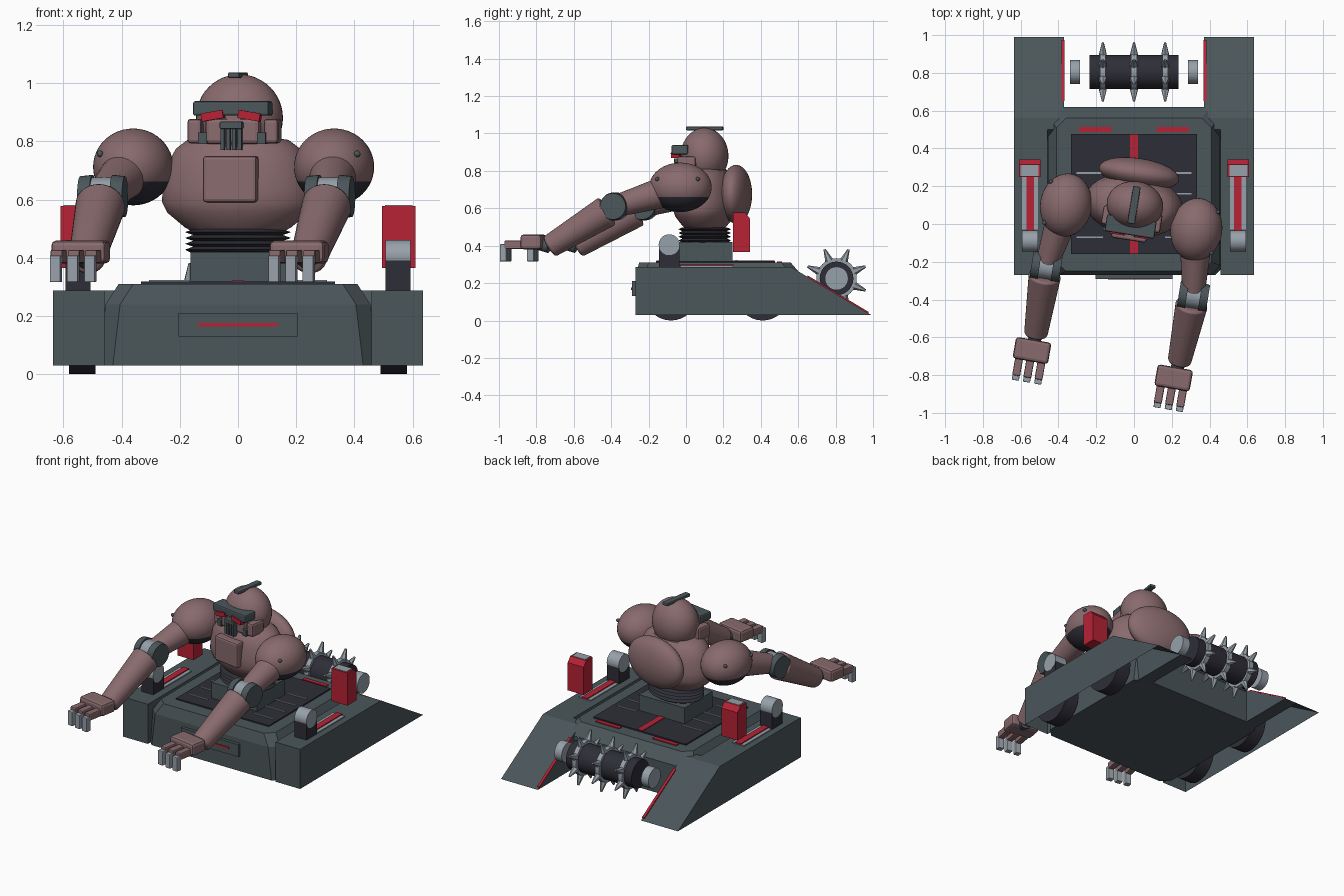
import bpy, bmesh, math
from mathutils import Matrix, Vector

if "Cube" in bpy.data.objects:
    bpy.data.objects.remove(bpy.data.objects["Cube"])

V = Vector


def material(name, rgb):
    m = bpy.data.materials.new(name)
    m.diffuse_color = (*rgb, 1)
    m.use_nodes = True
    m.node_tree.nodes["Principled BSDF"].inputs["Base Color"].default_value = m.diffuse_color
    return m


ROSE = material("dusty_rose", (0.25, 0.145, 0.155))
SLATE = material("dark_slate", (0.07, 0.093, 0.102))
NAVY = material("near_black", (0.027, 0.027, 0.038))
RED = material("red", (0.47, 0.016, 0.036))
GRAY = material("steel_gray", (0.31, 0.355, 0.40))


def finish(name, bm, mat, M=Matrix(), smooth=False, bevel=0):
    bmesh.ops.recalc_face_normals(bm, faces=bm.faces)
    me = bpy.data.meshes.new(name)
    bm.to_mesh(me)
    bm.free()
    me.materials.append(mat)
    ob = bpy.data.objects.new(name, me)
    bpy.context.collection.objects.link(ob)
    ob.matrix_world = M
    if bevel:
        b = ob.modifiers.new("bevel", 'BEVEL')
        b.width, b.segments = bevel, 2
    if smooth:
        bpy.ops.object.select_all(action='DESELECT')
        ob.select_set(True)
        bpy.context.view_layer.objects.active = ob
        bpy.ops.object.shade_smooth_by_angle(angle=math.radians(35))
    return ob


def box(name, c, size, mat, M=Matrix(), bevel=0):
    bm = bmesh.new()
    bmesh.ops.create_cube(bm, size=1, matrix=Matrix.Diagonal((*size, 1)))
    return finish(name, bm, mat, M @ Matrix.Translation(c), bevel=bevel)


def rod(name, a, b, r1, r2, mat, M=Matrix(), seg=32, bevel=0):
    a, b = V(a), V(b)
    bm = bmesh.new()
    bmesh.ops.create_cone(bm, cap_ends=True, segments=seg, radius1=r1, radius2=r2, depth=(b - a).length)
    R = (b - a).to_track_quat('Z', 'Y').to_matrix().to_4x4()
    return finish(name, bm, mat, M @ Matrix.Translation((a + b) / 2) @ R, True, bevel)


def ball(name, c, radii, mat, M=Matrix()):
    bm = bmesh.new()
    bmesh.ops.create_uvsphere(bm, u_segments=40, v_segments=24, radius=1)
    bmesh.ops.scale(bm, vec=radii, verts=bm.verts)
    return finish(name, bm, mat, M @ Matrix.Translation(c), True)


def prism(name, profile, x0, x1, mat, open_bottom=False):
    bm = bmesh.new()
    f = bm.faces.new([bm.verts.new((x0, y, z)) for y, z in profile])
    ext = bmesh.ops.extrude_face_region(bm, geom=[f], use_keep_orig=True)
    bmesh.ops.translate(bm, vec=(x1 - x0, 0, 0), verts=[g for g in ext['geom'] if isinstance(g, bmesh.types.BMVert)])
    ob_bottom = [f for f in bm.faces if f.normal.length and max(v.co.z for v in f.verts) < 0.04]
    if open_bottom:
        bmesh.ops.delete(bm, geom=ob_bottom, context='FACES')
    return finish(name, bm, mat)


def loft(name, rings, mat, smooth=False, M=Matrix()):
    bm = bmesh.new()
    vs = [[bm.verts.new(p) for p in ring] for ring in rings]
    n = len(vs[0])
    for a, b in zip(vs, vs[1:]):
        for i in range(n):
            bm.faces.new((a[i], a[(i + 1) % n], b[(i + 1) % n], b[i]))
    bm.faces.new(vs[0][::-1])
    bm.faces.new(vs[-1])
    return finish(name, bm, mat, M, smooth)


def oval(profile, ky, n=40):
    return [[(r * math.cos(2 * math.pi * i / n), ky * r * math.sin(2 * math.pi * i / n), z)
             for i in range(n)] for r, z in profile]


# Hull: chamfered rectangle tapering upwards
def cut_rect(hx, y0, y1, c, z):
    half = [(hx - c, y0), (hx, y0 + c), (hx, y1 - c), (hx - c, y1)]
    return [(x, y, z) for x, y in half] + [(-x, y, z) for x, y in half[::-1]]


loft("hull", [cut_rect(0.48, -0.27, 0.62, 0.05, 0.03), cut_rect(0.455, -0.27, 0.62, 0.05, 0.24),
              cut_rect(0.41, -0.25, 0.56, 0.05, 0.31)], SLATE)
box("front_plate", (0, -0.275, 0.17), (0.41, 0.03, 0.08), SLATE)
box("front_stripe", (0, -0.291, 0.17), (0.275, 0.006, 0.012), RED)

# Deck panel with markings
box("deck_panel", (0, 0.158, 0.311), (0.665, 0.635, 0.014), NAVY)
box("deck_center_stripe", (0, 0.158, 0.319), (0.04, 0.63, 0.006), RED)
for s in (-1, 1):
    box("deck_rear_stripe", (s * 0.205, 0.5, 0.312), (0.17, 0.028, 0.008), RED)
    for y in (-0.07, 0.05, 0.16, 0.27):
        box("deck_slat", (s * 0.235, y, 0.32), (0.14, 0.01, 0.006), GRAY)

# Side pods with rear ramps, wheels and launchers
for s in (-1, 1):
    prism("side_pod", [(-0.27, 0.03), (-0.27, 0.287), (0.56, 0.287), (0.99, 0.03)],
          s * 0.458, s * 0.635, SLATE, True)
    prism("pod_inner_step", [(-0.2, 0.03), (-0.2, 0.225), (0.45, 0.225), (0.5, 0.287), (0.56, 0.287), (0.99, 0.03)],
          s * 0.37, s * 0.458, SLATE)
    prism("ramp_stripe", [(0.65, 0.233), (0.65, 0.241), (0.975, 0.047), (0.975, 0.039)],
          s * 0.368, s * 0.385, RED)
    for y in (-0.08, 0.41):
        rod("wheel", (s * 0.49, y, 0.14), (s * 0.58, y, 0.14), 0.14, 0.14, NAVY)
    box("rail_bed", (s * 0.55, 0.11, 0.288), (0.085, 0.28, 0.012), GRAY)
    box("rail_stripe", (s * 0.55, 0.11, 0.296), (0.04, 0.29, 0.008), RED)
    box("launcher_base", (s * 0.55, -0.09, 0.345), (0.085, 0.108, 0.12), NAVY)
    rod("launcher_drum", (s * 0.507, -0.09, 0.405), (s * 0.593, -0.09, 0.405), 0.056, 0.056, GRAY)
    prism("red_block", [(0.25, 0.365), (0.25, 0.577), (0.315, 0.577), (0.342, 0.545), (0.342, 0.365)],
          s * 0.495, s * 0.61, RED)
    box("block_cap", (s * 0.5525, 0.284, 0.578), (0.095, 0.058, 0.006), GRAY)

# Spiked roller at the rear
RC = V((0, 0.805, 0.225))
rod("roller", RC - V((0.235, 0, 0)), RC + V((0.235, 0, 0)), 0.09, 0.09, NAVY)
for s in (-1, 1):
    rod("roller_hub", RC + V((s * 0.285, 0, 0)), RC + V((s * 0.338, 0, 0)), 0.063, 0.063, GRAY)
for x in (-0.165, 0, 0.165):
    rod("spike_ring", RC + V((x - 0.015, 0, 0)), RC + V((x + 0.015, 0, 0)), 0.108, 0.108, GRAY)
    for i in range(8):
        a = math.radians(22.5 + 45 * i)
        d = V((0, math.cos(a), math.sin(a)))
        rod("spike", RC + V((x, 0, 0)) + d * 0.1, RC + V((x, 0, 0)) + d * 0.168, 0.023, 0.006, GRAY, seg=6)

# Torso, turned slightly to one side
T = Matrix.Translation((0, 0.1, 0)) @ Matrix.Rotation(math.radians(-9), 4, 'Z')
box("pedestal", (0, 0.105, 0.36), (0.326, 0.285, 0.12), SLATE)
bellows = [(0.15, 0.41)]
for i in range(4):
    bellows += [(0.183, 0.428 + 0.02 * i), (0.155, 0.438 + 0.02 * i)]
loft("waist_bellows", oval(bellows, 0.76), NAVY, M=T)
loft("chest", oval([(0.15, 0.485), (0.185, 0.505), (0.245, 0.555), (0.263, 0.59), (0.262, 0.64), (0.245, 0.72),
                    (0.215, 0.775), (0.175, 0.805), (0.1, 0.815)], 0.63), ROSE, True, T)
ball("back_bulge", (0.0, 0.17, 0.675), (0.215, 0.08, 0.157), ROSE, T)
box("chest_plate", (0, -0.158, 0.67), (0.188, 0.06, 0.16), ROSE, T, 0.012)

# Head
ball("head", (0.005, 0, 0.88), (0.15, 0.127, 0.15), ROSE, T)
box("jaw", (0, -0.065, 0.835), (0.19, 0.13, 0.09), ROSE, T, 0.015)
box("visor", (0, -0.115, 0.913), (0.265, 0.09, 0.05), SLATE, T, 0.008)
box("crest", (0, 0, 1.027), (0.04, 0.2, 0.02), SLATE, T, 0.006)
for s in (-1, 1):
    tilt = T @ Matrix.Translation((s * 0.064, -0.145, 0.888)) @ Matrix.Rotation(s * 0.17, 4, 'Y')
    box("eye", (0, 0, 0), (0.076, 0.045, 0.028), RED, tilt)
    box("cheek", (s * 0.133, -0.075, 0.835), (0.05, 0.1, 0.085), ROSE, T, 0.012)
    box("cheek_vent", (s * 0.102, -0.125, 0.81), (0.03, 0.02, 0.04), SLATE, T)
box("mouth_top", (0, -0.14, 0.855), (0.078, 0.04, 0.025), SLATE, T, 0.004)
for i in range(4):
    box("mouth_bar", (-0.03 + 0.02 * i, -0.14, 0.815), (0.013, 0.035, 0.09), SLATE, T)


# Arms
def arm(side, shoulder, elbow, wrist, hand):
    S, E, W, H = V(shoulder), V(elbow), V(wrist), V(hand)
    R = Matrix.Rotation(math.radians(-9), 4, 'Z')
    sh = ball("shoulder", (0, 0, 0), (0.137, 0.168, 0.132), ROSE, Matrix.Translation(S) @ R)
    sh.data.materials.append(NAVY)
    for p in sh.data.polygons:
        p.material_index = int(p.center.z < -0.045)
    for y in (-0.11, 0.11):
        ball("shoulder_knob", (side * 0.098, y, 0.045), (0.011, 0.011, 0.011), SLATE, Matrix.Translation(S) @ R)
    ax = R @ V((1, 0, 0))
    rod("upper_arm", S + (E - S) * 0.2, E, 0.085, 0.058, ROSE)
    for s in (-1, 1):
        rod("elbow_disc", E + ax * s * 0.035, E + ax * s * 0.078, 0.075, 0.07, SLATE)
    rod("elbow_core", E - ax * 0.04, E + ax * 0.04, 0.066, 0.066, GRAY)
    rod("forearm", E + (W - E) * 0.12, W, 0.086, 0.062, ROSE, bevel=0.012)
    rod("wrist", W, H, 0.035, 0.035, SLATE)
    M = Matrix.Translation(H) @ Matrix.Rotation(math.radians(-10), 4, 'Z')
    box("palm", (0, 0, 0), (0.19, 0.115, 0.078), ROSE, M, 0.016)
    for x in (-0.06, 0, 0.06):
        box("finger", (x, -0.095, -0.015), (0.042, 0.1, 0.045), ROSE, M, 0.006)
        box("fingertip", (x, -0.152, -0.058), (0.038, 0.036, 0.092), GRAY, M, 0.004)


arm(1, (0.33, -0.03, 0.712), (0.315, -0.38, 0.61), (0.24, -0.73, 0.395), (0.21, -0.815, 0.42))
arm(-1, (-0.36, 0.10, 0.712), (-0.465, -0.225, 0.61), (-0.52, -0.585, 0.395), (-0.54, -0.67, 0.42))
